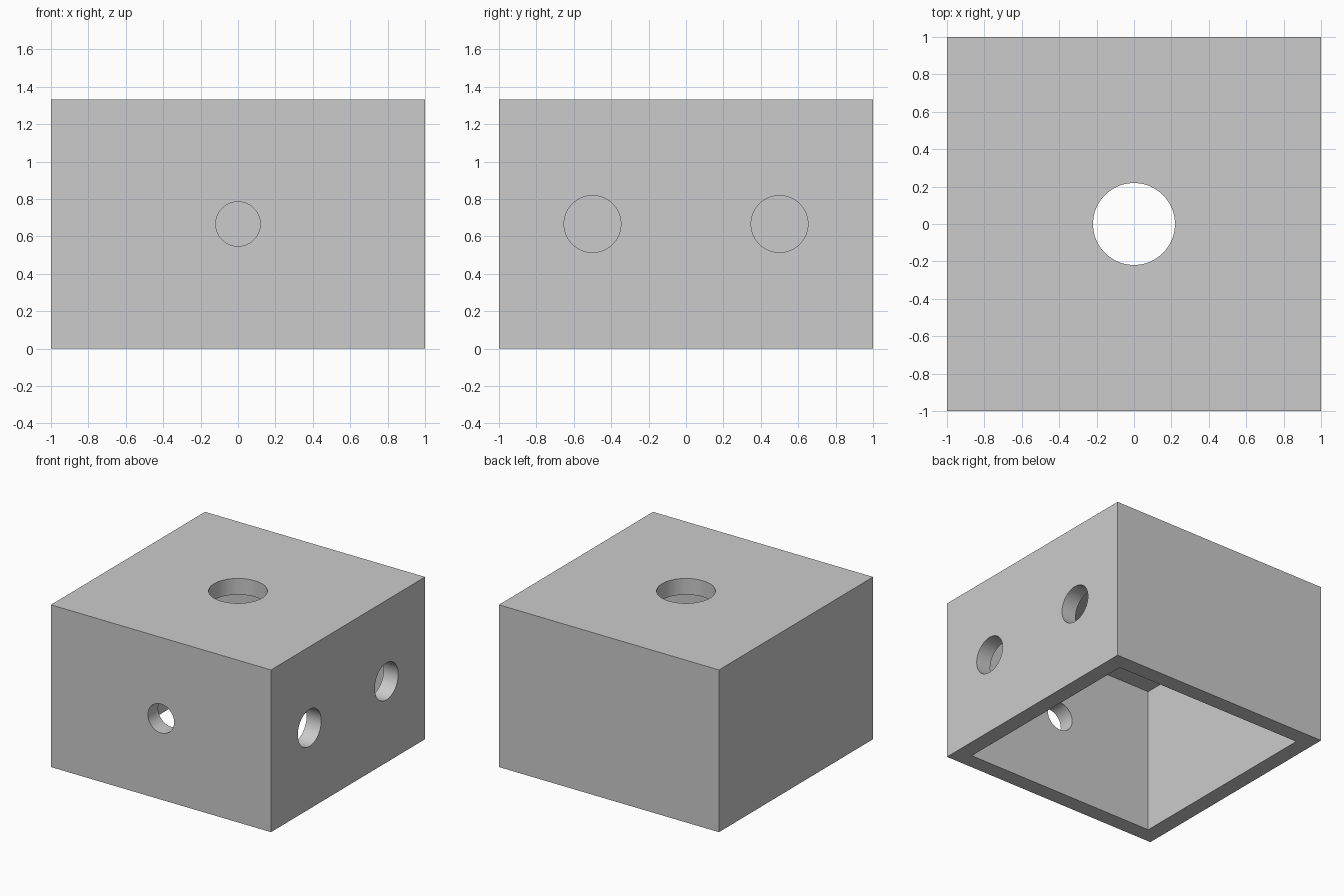
import bpy
from math import pi, radians

if "Cube" in bpy.data.objects:
    bpy.data.objects.remove(bpy.data.objects["Cube"], do_unlink=True)

HEIGHT = 1.333
WALL = 0.133
MID = HEIGHT / 2

grey = bpy.data.materials.new("light grey")
grey.use_nodes = True
COLOUR = (0.6, 0.6, 0.6, 1)
grey.diffuse_color = COLOUR
grey.node_tree.nodes["Principled BSDF"].inputs["Base Color"].default_value = COLOUR


def box(name, size, centre):
    bpy.ops.mesh.primitive_cube_add(size=1, location=centre)
    obj = bpy.context.object
    obj.name = name
    obj.scale = size
    bpy.ops.object.transform_apply(location=True, rotation=True, scale=True)
    return obj


def drill(name, radius, centre, rotation):
    bpy.ops.mesh.primitive_cylinder_add(vertices=96, radius=radius, depth=4 * WALL,
                                        location=centre, rotation=rotation)
    obj = bpy.context.object
    obj.name = name
    bpy.ops.object.transform_apply(location=True, rotation=True, scale=True)
    return obj


def cut(target, cutter):
    cutter.hide_render = True
    mod = target.modifiers.new(cutter.name, "BOOLEAN")
    mod.operation = "DIFFERENCE"
    mod.solver = "EXACT"
    mod.object = cutter
    bpy.ops.object.select_all(action="DESELECT")
    bpy.context.view_layer.objects.active = target
    target.select_set(True)
    bpy.ops.object.modifier_apply(modifier=mod.name)
    bpy.data.objects.remove(cutter, do_unlink=True)


# Outer block of the enclosure
housing = box("housing", (2, 2, HEIGHT), (0, 0, MID))
housing.data.materials.append(grey)

# Cavity, open at the bottom
inner = 2 - 2 * WALL
cut(housing, box("cavity", (inner, inner, HEIGHT), (0, 0, MID - WALL)))

# Round holes: top, front, and a pair in the +x wall
edge = 1 - WALL / 2
cut(housing, drill("top_hole", 0.219, (0, 0, HEIGHT - WALL / 2), (0, 0, 0)))
cut(housing, drill("front_hole", 0.119, (0, -edge, MID), (pi / 2, 0, 0)))
for y in (-0.5, 0.5):
    cut(housing, drill("side_hole", 0.152, (edge, y, MID), (0, pi / 2, 0)))

# Smooth hole walls, crisp box edges
bpy.ops.object.select_all(action="DESELECT")
bpy.context.view_layer.objects.active = housing
housing.select_set(True)
bpy.ops.object.shade_smooth_by_angle(angle=radians(30))
